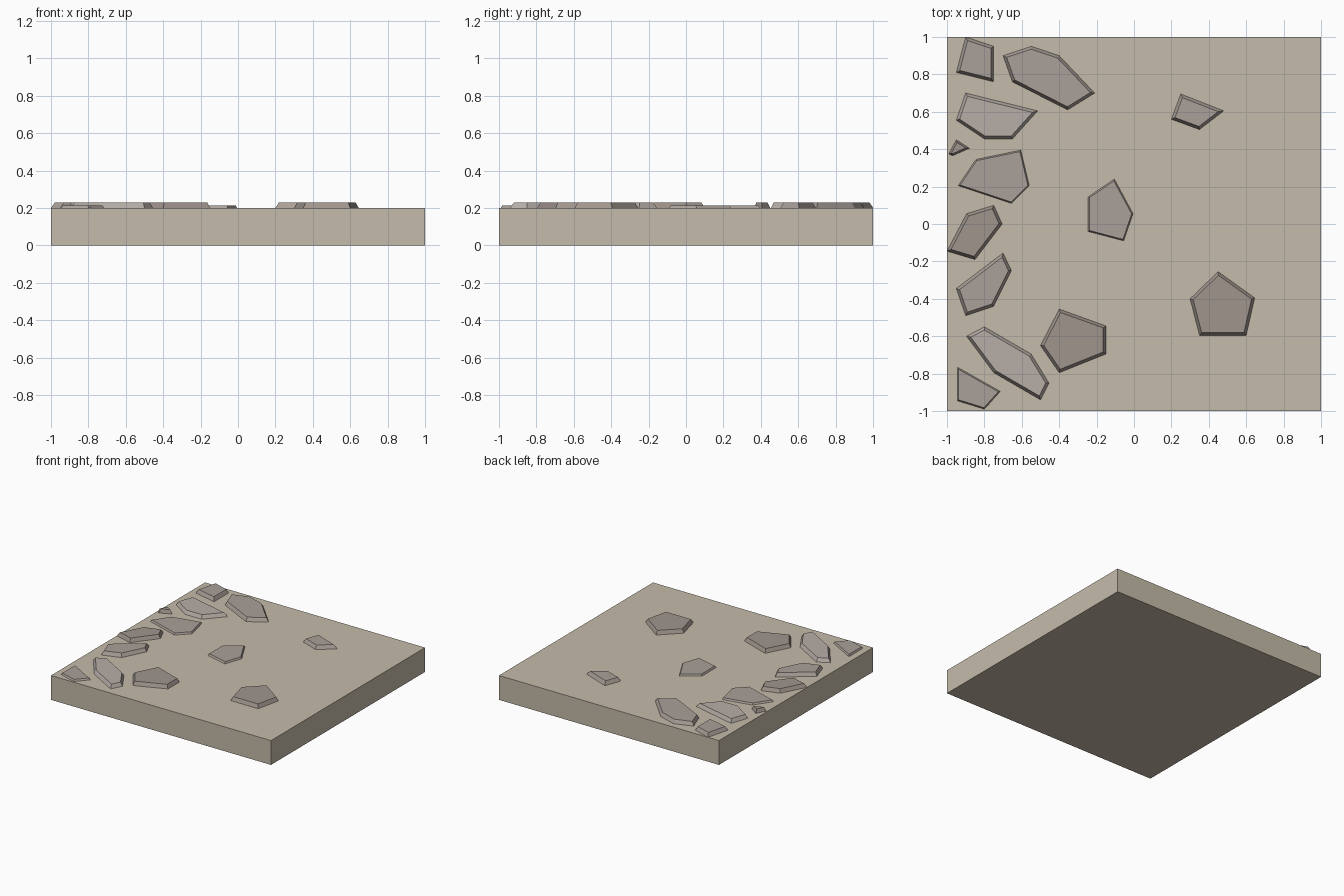
import bpy, bmesh

if "Cube" in bpy.data.objects:
    bpy.data.objects.remove(bpy.data.objects["Cube"])

TOP = 0.2      # upper surface of the slab
SINK = 0.02    # depth the stones sit in the slab


def material(name, rgb):
    m = bpy.data.materials.new(name)
    m.diffuse_color = (*rgb, 1)
    m.use_nodes = True
    m.node_tree.nodes["Principled BSDF"].inputs["Base Color"].default_value = m.diffuse_color
    return m


SAND = material("sand", (0.56, 0.50, 0.40))
LIGHT = material("light_stone", (0.47, 0.42, 0.39))
MID = material("mid_stone", (0.40, 0.35, 0.32))
DARK = material("dark_stone", (0.35, 0.30, 0.27))


def finish(bm, name, mat):
    bmesh.ops.recalc_face_normals(bm, faces=bm.faces[:])
    me = bpy.data.meshes.new(name)
    bm.to_mesh(me)
    bm.free()
    me.materials.append(mat)
    ob = bpy.data.objects.new(name, me)
    bpy.context.collection.objects.link(ob)


def stone(name, outline, mat, height=0.03, inset=0.015):
    """Flat stone with chamfered sides; outline runs clockwise from above."""
    bm = bmesh.new()
    pts = outline[::-1]
    low = [bm.verts.new((x, y, TOP - SINK)) for x, y in pts]
    rim = [bm.verts.new((x, y, TOP)) for x, y in pts]
    n = len(pts)
    for i in range(n):
        j = (i + 1) % n
        bm.faces.new((low[i], low[j], rim[j], rim[i]))
    bm.faces.new(low[::-1])
    top = bm.faces.new(rim)
    bm.normal_update()
    bmesh.ops.inset_individual(bm, faces=[top], thickness=inset,
                               depth=height, use_even_offset=True)
    finish(bm, name, mat)


# ground slab
bm = bmesh.new()
bmesh.ops.create_cube(bm, size=1)
for v in bm.verts:
    v.co = (v.co.x * 2, v.co.y * 2, (v.co.z + 0.5) * TOP)
finish(bm, "ground_slab", SAND)

# stones along the left edge, back to front
stone("back_corner_stone", [(-.90, 1.0), (-.75, .95), (-.75, .76), (-.95, .81)], MID)
stone("back_long_stone", [(-.70, .90), (-.55, .95), (-.40, .90), (-.21, .70),
                          (-.355, .61), (-.65, .76)], MID)
stone("back_pale_stone", [(-.90, .70), (-.515, .605), (-.65, .455), (-.80, .455),
                          (-.95, .555)], LIGHT)
stone("pebble", [(-.95, .45), (-.88, .405), (-.97, .365), (-.99, .375)], DARK, inset=0.01)
stone("middle_low_stone", [(-.605, .395), (-.56, .205), (-.655, .11), (-.94, .205),
                           (-.845, .345)], MID, 0.014, 0.007)
stone("middle_edge_stone", [(-.75, .10), (-.705, 0), (-.85, -.19), (-1.0, -.145),
                            (-.895, .055)], DARK)
stone("front_edge_stone", [(-.70, -.155), (-.655, -.25), (-.75, -.44), (-.90, -.49),
                           (-.95, -.345)], MID)
stone("front_pale_stone", [(-.80, -.55), (-.55, -.695), (-.455, -.85), (-.50, -.94),
                           (-.75, -.795), (-.895, -.60)], LIGHT)
stone("front_corner_stone", [(-.945, -.765), (-.715, -.895), (-.80, -.99),
                             (-.945, -.945)], MID, 0.014, 0.007)

# scattered stones
stone("front_dark_stone", [(-.40, -.455), (-.15, -.545), (-.15, -.695), (-.40, -.795),
                           (-.50, -.65)], DARK)
stone("centre_low_stone", [(-.105, .24), (-.005, .055), (-.055, -.09), (-.245, -.04),
                           (-.245, .145)], MID, 0.014, 0.007)
stone("back_right_stone", [(.25, .695), (.48, .605), (.35, .505), (.20, .56)], MID)
stone("front_right_stone", [(.45, -.255), (.645, -.395), (.60, -.595), (.35, -.595),
                            (.30, -.40)], DARK)
